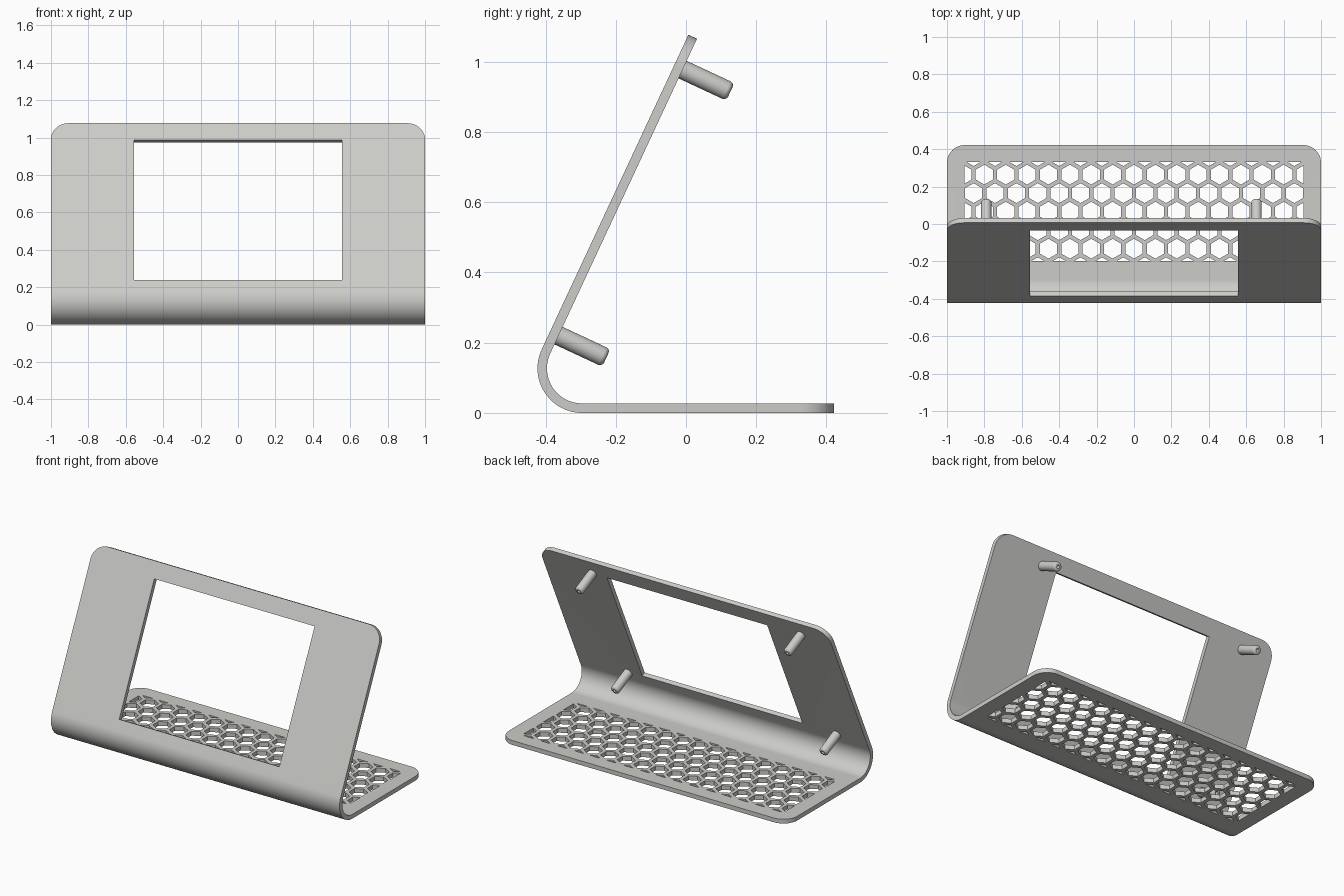
import bpy, bmesh, math
from mathutils import Vector

if "Cube" in bpy.data.objects:
    bpy.data.objects.remove(bpy.data.objects["Cube"])

TILT = math.radians(25)
UP = Vector((0, math.sin(TILT), math.cos(TILT)))      # along the leaning panel
IN = Vector((0, math.cos(TILT), -math.sin(TILT)))     # from panel front to back
CY, CZ, R_OUT, THICK = -0.296, 0.127, 0.127, 0.027    # bend centre, radius, sheet
PANEL_LEN, BASE_END, CORNER = 0.989, 0.422, 0.095
CENTRE = Vector((0, CY, CZ))
FOOT = CENTRE - IN * R_OUT                            # front of panel where bend ends

grey = bpy.data.materials.new("light grey")
grey.diffuse_color = (0.6, 0.6, 0.58, 1)
grey.use_nodes = True
grey.node_tree.nodes["Principled BSDF"].inputs["Base Color"].default_value = grey.diffuse_color


def finish(name, bm):
    bmesh.ops.recalc_face_normals(bm, faces=bm.faces[:])
    mesh = bpy.data.meshes.new(name)
    bm.to_mesh(mesh)
    bm.free()
    mesh.materials.append(grey)
    ob = bpy.data.objects.new(name, mesh)
    bpy.context.collection.objects.link(ob)
    return ob


def prism(bm, points, offset):
    """Closed prism from a planar outline."""
    a = [bm.verts.new(p) for p in points]
    b = [bm.verts.new(Vector(p) + offset) for p in points]
    bm.faces.new(a)
    bm.faces.new(b[::-1])
    n = len(a)
    for i in range(n):
        bm.faces.new((a[i], a[(i + 1) % n], b[(i + 1) % n], b[i]))


def activate(ob):
    bpy.ops.object.select_all(action='DESELECT')
    ob.select_set(True)
    bpy.context.view_layer.objects.active = ob


def smooth(ob):
    activate(ob)
    bpy.ops.object.shade_smooth_by_angle(angle=math.radians(30))


def cut(ob, cutter):
    mod = ob.modifiers.new("cut", 'BOOLEAN')
    mod.operation, mod.solver, mod.object = 'DIFFERENCE', 'EXACT', cutter
    activate(ob)
    bpy.ops.object.modifier_apply(modifier=mod.name)
    bpy.data.objects.remove(cutter)


# Bent sheet: base, rolled front edge and leaning panel in one profile
def arc(radius, steps=30):
    pts = []
    for i in range(steps + 1):
        t = -math.pi / 2 - i / steps * (math.pi - math.pi / 2 + TILT + 0) 
        pts.append(Vector((-1, CY + radius * math.cos(t), CZ + radius * math.sin(t))))
    return pts


side = Vector((-1, 0, 0))
outer = [Vector((-1, BASE_END, 0))] + arc(R_OUT) + [side + FOOT + UP * PANEL_LEN]
inner = ([Vector((-1, BASE_END, THICK))] + arc(R_OUT - THICK)
         + [side + FOOT + UP * PANEL_LEN + IN * THICK])
bm = bmesh.new()
prism(bm, outer + inner[::-1], Vector((2, 0, 0)))

# Round the four free corners
top_mid = FOOT + UP * PANEL_LEN


def at_free_end(v):
    return v.co.y > BASE_END - 1e-4 or (v.co - top_mid).dot(UP) > -1e-4 and v.co.z > 0.5


corners = [e for e in bm.edges if all(at_free_end(v) for v in e.verts)
           and abs(e.verts[0].co.x - e.verts[1].co.x) < 1e-4]
bmesh.ops.bevel(bm, geom=corners, offset=CORNER, segments=12, profile=0.5,
                affect='EDGES', clamp_overlap=False)
stand = finish("bent_stand", bm)

# Screen window through the panel
bm = bmesh.new()
start = FOOT - IN * 0.03
outline = [start + UP * s + Vector((x, 0, 0))
           for x, s in ((-0.555, 0.065), (0.555, 0.065), (0.555, 0.889), (-0.555, 0.889))]
prism(bm, outline, IN * 0.09)
cut(stand, finish("window_cutter", bm))

# Honeycomb vents in the base, trimmed to a rectangle
ROW, HEX_R, MID_Y = 0.099, 0.053, 0.066
PITCH = ROW * 2 / math.sqrt(3)
HALF_X, HALF_Y = 0.907, 0.265
flat = bmesh.new()
for r in range(-3, 4):
    for c in range(-9, 10):
        x = (c + 0.5 * (r % 2)) * PITCH
        flat.faces.new([flat.verts.new((x + HEX_R * math.sin(k * math.pi / 3),
                                        MID_Y + r * ROW + HEX_R * math.cos(k * math.pi / 3), -0.03))
                        for k in range(6)])
for n, d in (((1, 0, 0), HALF_X), ((-1, 0, 0), HALF_X), ((0, 1, 0), HALF_Y), ((0, -1, 0), HALF_Y)):
    n = Vector(n)
    bmesh.ops.bisect_plane(flat, geom=flat.verts[:] + flat.edges[:] + flat.faces[:],
                           plane_co=Vector((0, MID_Y, 0)) + n * d, plane_no=n, clear_outer=True)
bm = bmesh.new()
for f in flat.faces:
    prism(bm, [v.co.copy() for v in f.verts], Vector((0, 0, 0.09)))
flat.free()
cut(stand, finish("vent_cutter", bm))
smooth(stand)

# Mounting pegs with rounded tips and a screw hole
PEG_R, PEG_LEN, FILLET, HOLE = 0.0275, 0.15, 0.013, 0.010
profile = [(0, -0.01), (PEG_R, -0.01)]
for i in range(6):
    t = i / 5 * math.pi / 2
    profile.append((PEG_R - FILLET + FILLET * math.cos(t), PEG_LEN - FILLET + FILLET * math.sin(t)))
profile += [(HOLE, PEG_LEN), (HOLE, 0.06), (0, 0.06)]


def peg(name, x, s):
    bm = bmesh.new()
    vs = [bm.verts.new((r, 0, z)) for r, z in profile]
    es = [bm.edges.new(p) for p in zip(vs, vs[1:])]
    bmesh.ops.spin(bm, geom=vs + es, cent=(0, 0, 0), axis=(0, 0, 1),
                   angle=2 * math.pi, steps=32, use_merge=False)
    bmesh.ops.remove_doubles(bm, verts=bm.verts[:], dist=1e-5)
    ob = finish(name, bm)
    ob.location = FOOT + IN * THICK + UP * s + Vector((x, 0, 0))
    ob.rotation_euler = (-math.pi / 2 - TILT, 0, 0)
    smooth(ob)


for side_name, x in (("left", -0.79), ("right", 0.655)):
    peg("lower_peg_" + side_name, x, 0.056)
    peg("upper_peg_" + side_name, x, 0.892)
